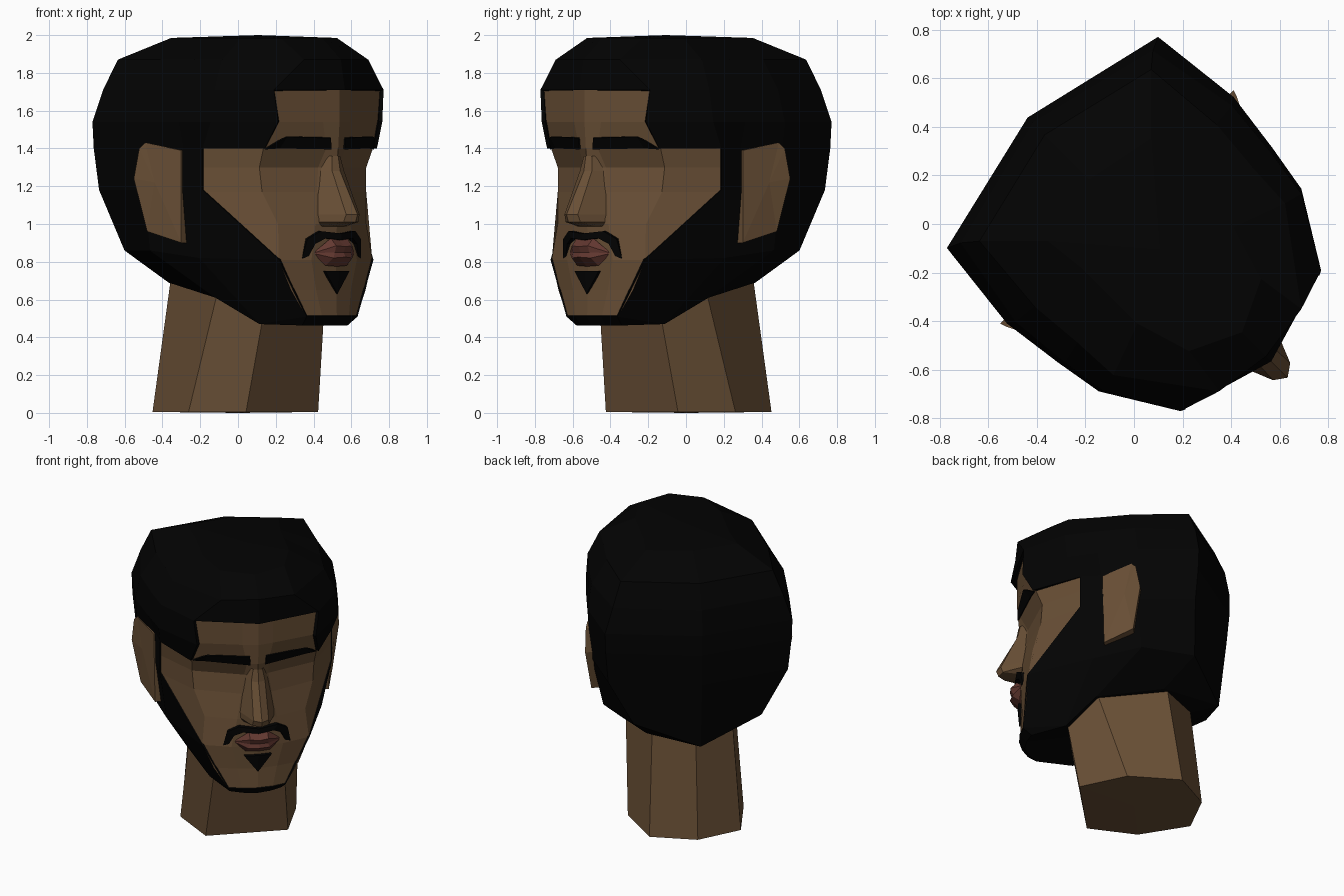
import bpy, bmesh, math
from mathutils import Vector

cube = bpy.data.objects.get("Cube")
if cube:
    bpy.data.objects.remove(cube, do_unlink=True)


def material(name, red, green, blue):
    mat = bpy.data.materials.new(name)
    mat.use_nodes = True
    mat.diffuse_color = (red, green, blue, 1)
    shader = mat.node_tree.nodes["Principled BSDF"]
    shader.inputs["Base Color"].default_value = (red, green, blue, 1)
    shader.inputs["Roughness"].default_value = .9
    return mat


skin = material("brown skin", .14, .078, .036)
black = material("black hair", .0008, .0008, .0008)
lip_red = material("lip red", .125, .04, .03)


def ring(z, *points):
    """Half cross-section at one height, from the front midline to the back."""
    return [Vector((side, depth, z)) for side, depth in points]


def points(*coords):
    return [Vector(c) for c in coords]


def skip(count, row):
    return [None] * count + row


def build(name, rows, mat, thickness=0):
    """Loft half rows from top to bottom, mirror them and turn the head."""
    bm = bmesh.new()
    made = {}

    def vert(co):
        key = tuple(round(c, 4) for c in co)
        if key not in made:
            made[key] = bm.verts.new(co)
        return made[key]

    for upper, lower in zip(rows, rows[1:]):
        for a, b, c, d in zip(upper, lower, lower[1:], upper[1:]):
            if None in (a, b, c, d):
                continue
            corners = list(dict.fromkeys(vert(co) for co in (a, b, c, d)))
            if len(corners) > 2 and not bm.faces.get(corners):
                bm.faces.new(corners)
    mesh = bpy.data.meshes.new(name)
    bm.to_mesh(mesh)
    bm.free()
    mesh.materials.append(mat)
    obj = bpy.data.objects.new(name, mesh)
    bpy.context.collection.objects.link(obj)
    obj.rotation_euler.z = math.radians(45)
    mirror = obj.modifiers.new("Mirror", "MIRROR")
    mirror.use_clip = True
    if thickness:
        solid = obj.modifiers.new("Thickness", "SOLIDIFY")
        solid.thickness = thickness
        solid.offset = -1
    return obj


# Hair and beard shell: crown, sides, jaw and underside
apex = [Vector((0, -.15, 2))] * 7
crown = ring(1.985, (0, -.63), (.21, -.53), (.28, -.3), (.28, -.12),
             (.28, .02), (.3, .2), (0, .26))
upper = ring(1.87, (0, -.77), (.24, -.735), (.5, -.38), (.51, -.18),
             (.53, .05), (.5, .4), (0, .52))
fringe = ring(1.71, (0, -.8), (.41, -.68), (.575, -.4), (.605, -.2),
              (.63, .06), (.56, .45), (0, .59))
temple = ring(1.54, (.39, -.69), (.59, -.385), (.625, -.18),
              (.66, .08), (.615, .475), (0, .62))
brow_line = ring(1.4, (.42, -.62), (.565, -.3), (.57, -.16),
                 (.65, .07), (.61, .47), (0, .62))
sideburn = ring(1.18, (.565, -.3), (.565, -.16), (.63, .07),
                (.59, .45), (0, .6))
nape = (0, .55, .72)
jaw = points((.352, -.662, .81), (.51, -.22, .82), (.56, .1, .86),
             (.42, .43, .86), nape)
jaw_base = points((.26, -.42, .47), (.38, -.21, .61), (.3, .22, .69), nape)
chin_edge = ring(.51, (0, -.745), (.1, -.735), (.19, -.705))
chin_base = ring(.463, (0, -.71), (.09, -.69), (.17, -.65))
throat = [Vector((0, -.2, .56))] * 7
build("hair_and_beard",
      [apex, crown, upper, fringe, skip(1, temple), skip(1, brow_line),
       skip(2, sideburn), skip(2, jaw), chin_edge + jaw_base,
       chin_base + jaw_base, throat], black, .02)

# Face, from the hairline down to the chin
cheek_corner = (.35, -.655, .81)
chin_corner = (.19, -.7, .51)
build("face", [
    ring(1.72, (0, -.76), (.1, -.737), (.4, -.665)),
    ring(1.54, (0, -.76), (.1, -.737), (.385, -.66)),
    ring(1.4, (0, -.75), (.07, -.73), (.41, -.6), (.56, -.295)),
    ring(1.3, (0, -.74), (.08, -.68), (.4, -.56), (.56, -.295)),
    ring(1.17, (0, -.74), (.1, -.69), (.39, -.57), (.56, -.295)),
    points((0, -.74, 1), (.13, -.71, 1), (.33, -.63, 1), cheek_corner),
    points((0, -.735, .81), (.17, -.72, .81), cheek_corner, cheek_corner),
    points((0, -.735, .65), (.13, -.715, .65), (.28, -.675, .65)),
    points((0, -.74, .51), (.1, -.73, .51), chin_corner),
], skin)

# Nose: bridge, tip, wings and underside
build("nose", [
    ring(1.36, (0, -.75), (.03, -.735), (.05, -.7)),
    ring(1.28, (0, -.765), (.045, -.75), (.08, -.67)),
    ring(1.05, (0, -.895), (.05, -.86), (.115, -.7)),
    ring(1.01, (0, -.88), (.055, -.845), (.115, -.7)),
    ring(.985, (0, -.73), (.06, -.725), (.1, -.7)),
], skin)

# Eyebrows, as thin raised plates
build("eyebrows", [
    points((.055, -.752, 1.455), (.325, -.692, 1.46), (.35, -.675, 1.445)),
    points((.05, -.75, 1.395), (.33, -.645, 1.4), (.405, -.612, 1.395)),
], black, .009)

# Moustache arch and the small patch under the lip
build("moustache", [
    points((0, -.775, .95), (.13, -.75, .962), (.2, -.72, .92),
           (.222, -.7, .815)),
    points((0, -.775, .915), (.1, -.76, .925), (.155, -.735, .895),
           (.185, -.715, .83)),
], black, .03)
build("chin_patch", [
    ring(.75, (0, -.755), (.09, -.745)),
    ring(.63, (0, -.745), (0, -.745)),
], black, .02)

# Lips
mouth_corner = (.155, -.715, .845)
build("lips", [
    points((0, -.755, .915), (.06, -.755, .925), mouth_corner),
    points((0, -.805, .88), (.06, -.795, .885), mouth_corner),
    points((0, -.79, .85), (.06, -.785, .85), mouth_corner),
    points((0, -.805, .825), (.07, -.785, .82), mouth_corner),
    points((0, -.74, .775), (.08, -.735, .78), mouth_corner),
], lip_red)

# Ears: flat slabs flaring away from the head towards the back
ear_rim = points((.58, -.155, 1.39), (.57, -.145, .9), (.63, .05, .96),
                 (.68, .1, 1.24), (.67, .07, 1.4), (.655, .04, 1.43))
ear_rim.append(ear_rim[0])
ear_center = sum(ear_rim[1:], Vector()) / len(ear_rim[1:])
ear_root = [co - Vector((.06, 0, 0)) for co in ear_rim]
build("ears", [[ear_center] * 7, ear_rim, ear_root], skin)

# Neck: seven-sided column leaning forward, closed at the base
neck_base = ring(.005, (0, -.33), (.27, -.33), (.38, -.01), (.3, .34),
                 (0, .44))
neck_top = points((0, -.41, .48), (.23, -.41, .48), (.36, -.2, .62),
                  (.265, .24, .7), (0, .36, .74))
neck_inside = [co + Vector((0, 0, .12)) for co in neck_top]
build("neck", [neck_inside, neck_top, neck_base,
               [Vector((0, 0, 0))] * 5], skin)
